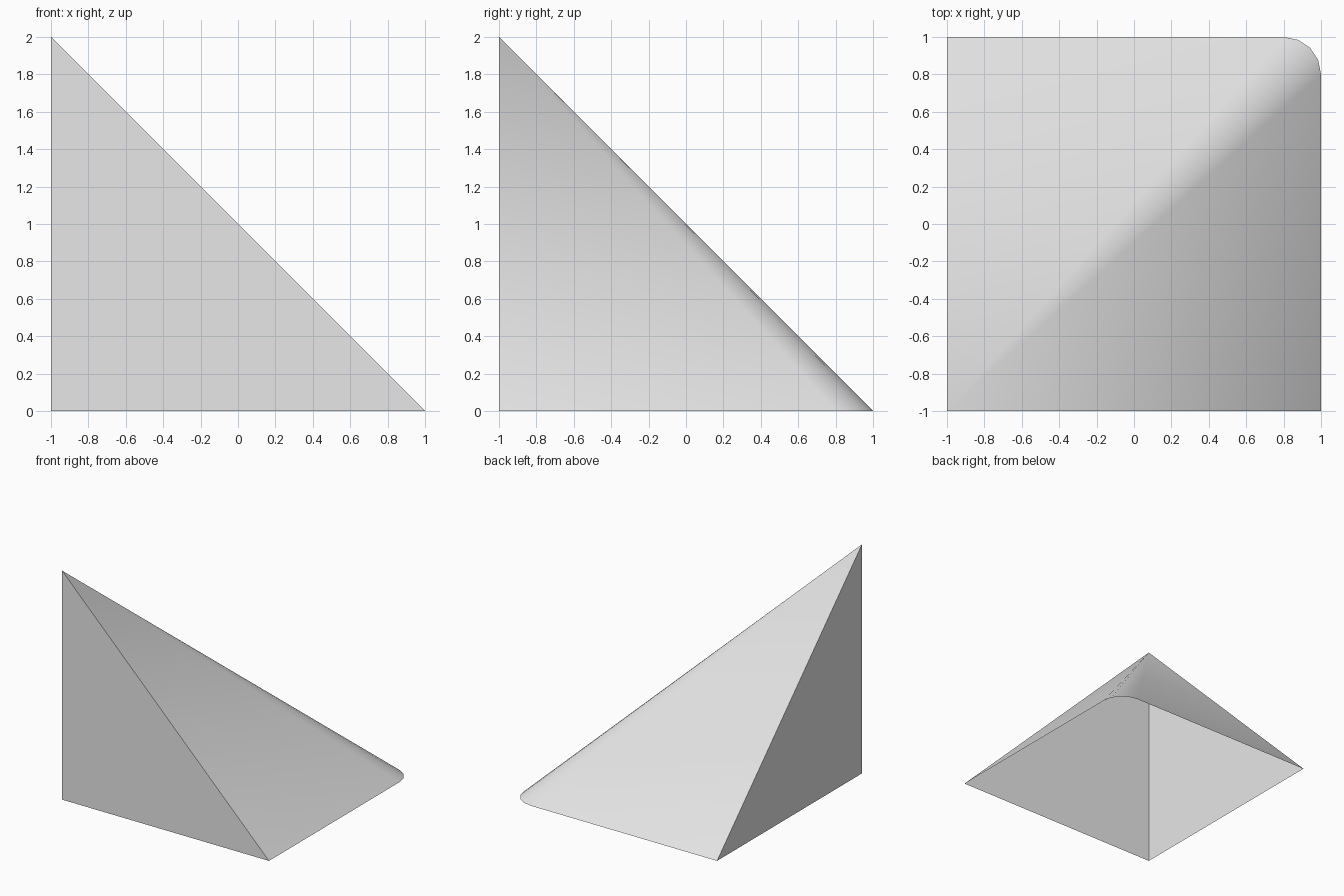
import bpy
import bmesh
from math import cos, sin, pi

cube = bpy.data.objects.get("Cube")
if cube:
    bpy.data.objects.remove(cube, do_unlink=True)

# Single light grey material
grey = bpy.data.materials.new("light_grey")
grey.use_nodes = True
colour = (0.8, 0.8, 0.8, 1)
grey.diffuse_color = colour
grey.node_tree.nodes["Principled BSDF"].inputs["Base Color"].default_value = colour

HALF, HEIGHT, RADIUS, STEPS = 1.0, 2.0, 0.2, 4

# Base outline: square with one rounded corner
centre = HALF - RADIUS
arc = [(centre + RADIUS * cos(pi / 2 * i / STEPS),
        centre + RADIUS * sin(pi / 2 * i / STEPS)) for i in range(STEPS + 1)]
outline = [(-HALF, -HALF), (HALF, -HALF), *arc, (-HALF, HALF)]

# Fan every base edge up to the apex above the square corner; open underneath
bm = bmesh.new()
rim = [bm.verts.new((x, y, 0)) for x, y in outline]
apex = bm.verts.new((-HALF, -HALF, HEIGHT))
for a, b in zip(rim, rim[1:] + rim[:1]):
    bm.faces.new((a, b, apex))

mesh = bpy.data.meshes.new("corner_slope")
bm.to_mesh(mesh)
bm.free()
mesh.materials.append(grey)
slope = bpy.data.objects.new("corner_slope", mesh)
bpy.context.collection.objects.link(slope)

# Smooth rounded ridge, crisp wall edges
bpy.context.view_layer.objects.active = slope
slope.select_set(True)
bpy.ops.object.shade_smooth_by_angle(angle=pi / 6)
